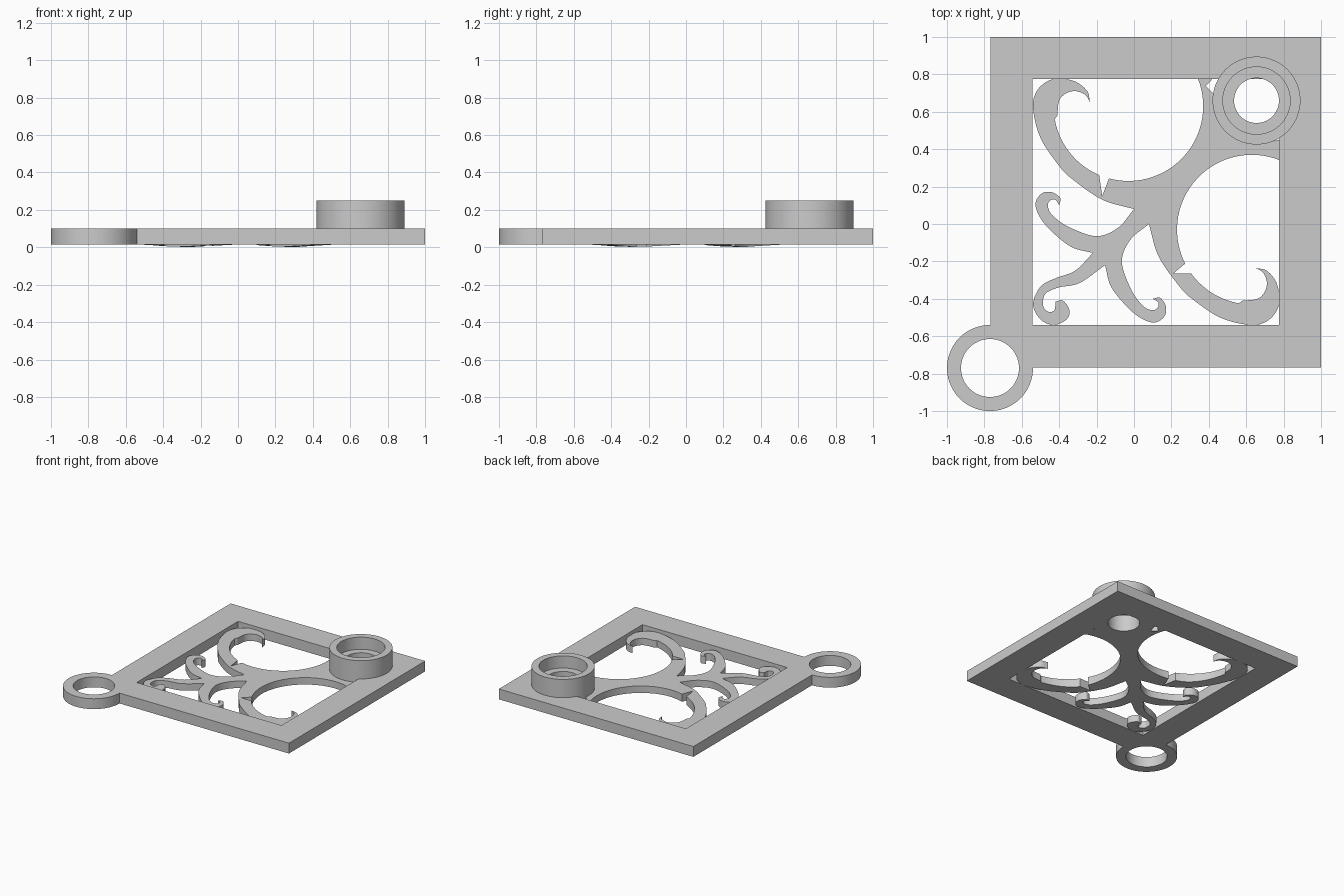
import bpy, bmesh, math
from mathutils import Vector

cube = bpy.data.objects.get("Cube")
if cube:
    bpy.data.objects.remove(cube, do_unlink=True)

grey = bpy.data.materials.new("plain grey")
grey.use_nodes = True
colour = (0.6, 0.6, 0.6, 1)
grey.diffuse_color = colour
grey.node_tree.nodes["Principled BSDF"].inputs["Base Color"].default_value = colour

BASE, TOP, LACE_TOP = 0.015, 0.10, 0.072


def finish(name, bm, smooth=True):
    bmesh.ops.recalc_face_normals(bm, faces=bm.faces)
    mesh = bpy.data.meshes.new(name)
    bm.to_mesh(mesh)
    bm.free()
    mesh.materials.append(grey)
    obj = bpy.data.objects.new(name, mesh)
    bpy.context.collection.objects.link(obj)
    bpy.ops.object.select_all(action="DESELECT")
    obj.select_set(True)
    bpy.context.view_layer.objects.active = obj
    if smooth:
        bpy.ops.object.shade_smooth_by_angle(angle=math.radians(30))
    return obj


def tube(name, centre, profile, sides=72, phase=0.0, smooth=True):
    """Turn a closed (radius, height) profile around a vertical axis."""
    bm = bmesh.new()
    rings = []
    for radius, z in profile:
        angles = [phase + math.tau * i / sides for i in range(sides)]
        rings.append([bm.verts.new((centre[0] + radius * math.cos(a),
                                    centre[1] + radius * math.sin(a), z)) for a in angles])
    for lower, upper in zip(rings, rings[1:] + rings[:1]):
        for i in range(sides):
            j = (i + 1) % sides
            bm.faces.new((lower[i], lower[j], upper[j], upper[i]))
    return finish(name, bm, smooth)


def band(outer, inner):
    return [(outer, BASE), (outer, TOP), (inner, TOP), (inner, BASE)]


# Square frame, with its corner cleared for the hanging ring
corner = math.sqrt(2)
frame = tube("square_frame", (0.116, 0.117), band(0.884 * corner, 0.658 * corner),
             sides=4, phase=math.pi / 4, smooth=False)
loop_centre = (-0.77, -0.77)
bm = bmesh.new()
bmesh.ops.create_cone(bm, cap_ends=True, segments=72, radius1=0.19, radius2=0.19, depth=1)
bmesh.ops.translate(bm, verts=bm.verts, vec=(*loop_centre, 0))
cutter = finish("corner_cutter", bm)
cutter.hide_render = True
cut = frame.modifiers.new("corner_hole", "BOOLEAN")
cut.operation = "DIFFERENCE"
cut.object = cutter
cut.solver = "EXACT"
bpy.context.view_layer.objects.active = frame
bpy.ops.object.modifier_apply(modifier=cut.name)
bpy.data.objects.remove(cutter, do_unlink=True)

# Hanging ring and stepped round socket
tube("hanging_ring", loop_centre, band(0.23, 0.155))
tube("round_socket", (0.655, 0.66),
     [(0.235, BASE), (0.235, 0.25), (0.18, 0.25), (0.18, 0.15), (0.12, 0.15), (0.12, BASE)])


# Scrollwork outline helpers
def flow(points, steps=6):
    """Smooth curve through the points, keeping both ends."""
    p = [Vector(q) for q in points]
    p = [p[0] * 2 - p[1]] + p + [p[-1] * 2 - p[-2]]
    out = []
    for a, b, c, d in zip(p, p[1:], p[2:], p[3:]):
        for i in range(steps):
            t = i / steps
            out.append(0.5 * (2 * b + (c - a) * t + (2 * a - 5 * b + 4 * c - d) * t ** 2
                              + (3 * b - a - 3 * c + d) * t ** 3))
    return out


def arc(start, end, steps):
    out = []
    for i in range(steps + 1):
        a = math.radians(start + (end - start) * i / steps)
        out.append(Vector((0.63 + 0.4 * math.cos(a), -0.03 + 0.4 * math.sin(a))))
    return out


scroll_inner = [(0.58, -0.41), (0.66, -0.4), (0.7, -0.36), (0.71, -0.31), (0.69, -0.26),
                (0.65, -0.235)]
scroll_outer = [(0.65, -0.235), (0.71, -0.25), (0.76, -0.31), (0.777, -0.39), (0.765, -0.46),
                (0.71, -0.52), (0.62, -0.54), (0.46, -0.5), (0.31, -0.4), (0.24, -0.33),
                (0.13, -0.17), (0.08, 0)]
curl_inner = [(0.08, 0), (-0.02, -0.085), (-0.065, -0.2), (-0.02, -0.34), (0.04, -0.43),
              (0.09, -0.46), (0.125, -0.45), (0.13, -0.42), (0.1, -0.4)]
curl_outer = [(0.1, -0.4), (0.14, -0.395), (0.17, -0.44), (0.165, -0.49), (0.12, -0.525),
              (0.06, -0.515), (-0.02, -0.46), (-0.12, -0.34), (-0.155, -0.22)]
tail_outer = [(-0.22, -0.155), (-0.315, -0.25), (-0.42, -0.29), (-0.5, -0.335), (-0.54, -0.43),
              (-0.5, -0.51), (-0.43, -0.54), (-0.36, -0.51), (-0.345, -0.46), (-0.38, -0.41),
              (-0.42, -0.415)]
tail_inner = [(-0.42, -0.415), (-0.425, -0.46), (-0.455, -0.47), (-0.485, -0.44),
              (-0.475, -0.375), (-0.405, -0.34), (-0.29, -0.315), (-0.155, -0.22)]


def half(root, notch_start, notch_end, notch_tip):
    points = [Vector(q) for q in root]
    points += arc(68, notch_start, 30) + [Vector(notch_tip)] + arc(notch_end, 260, 14)
    for run in (scroll_inner, scroll_outer, curl_inner, curl_outer):
        points += flow(run)
    return points


left = half([(0.62, 0.42), (0.72, 0.368), (0.776, 0.42), (0.776, 0.34)], 195, 203, (0.15, -0.17))
right = half([(0.62, 0.42), (0.776, 0.45), (0.776, 0.34)], 207, 216, (0.21, -0.265))
outline = [p.yx for p in left] + flow(tail_outer) + flow(tail_inner)
outline += [Vector(tail_inner[-1])] + right[::-1]

# Scrollwork plate, its two arms sagging slightly underneath
bm = bmesh.new()
face = bm.faces.new([bm.verts.new((p.x, p.y, BASE)) for p in outline])
top = bmesh.ops.extrude_face_region(bm, geom=[face], use_keep_orig=True)
raised = [v for v in top["geom"] if isinstance(v, bmesh.types.BMVert)]
bmesh.ops.translate(bm, verts=raised, vec=(0, 0, LACE_TOP - BASE))
bmesh.ops.triangulate(bm, faces=[f for f in bm.faces if len(f.verts) > 4])
for v in bm.verts:
    if v.co.z < LACE_TOP - 0.01:
        a, b = max(v.co.xy), min(v.co.xy)
        reach = math.hypot(a - 0.28, b + 0.28)
        v.co.z -= BASE * max(0, 1 - reach / 0.28)
finish("scrollwork", bm)
